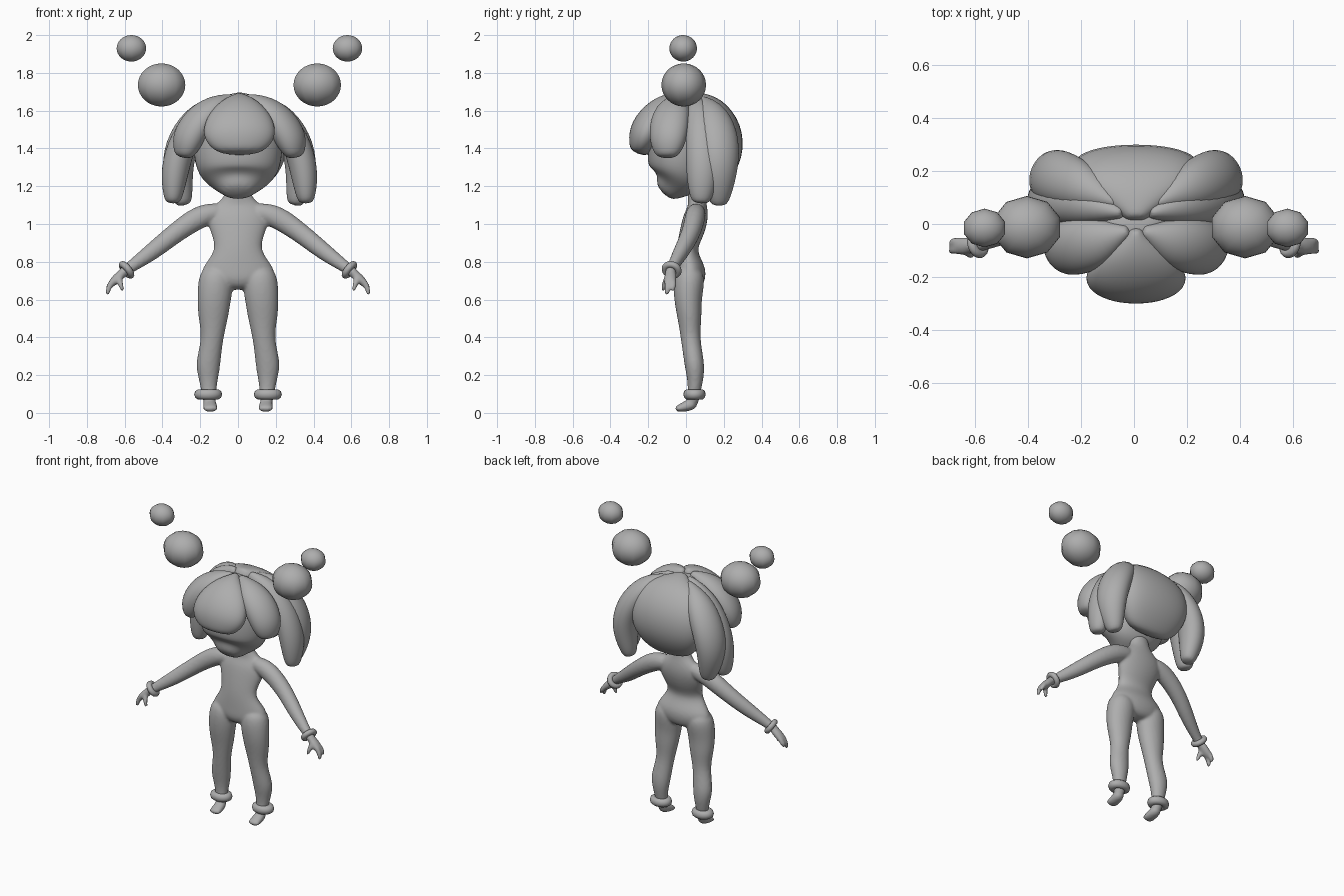
import bpy, bmesh, math
from mathutils import Vector, Matrix

if "Cube" in bpy.data.objects:
    bpy.data.objects.remove(bpy.data.objects["Cube"])

grey = bpy.data.materials.new("plain_grey")
grey.diffuse_color = (0.42, 0.42, 0.42, 1)
grey.use_nodes = True
grey.node_tree.nodes["Principled BSDF"].inputs["Base Color"].default_value = grey.diffuse_color
CX = 0.0075  # hair and floating balls sit slightly off the body axis


def tube(bm, rows, side, sx=1, dx=0.0, sides=12, power=1.0):
    """Loft elliptical rings. Row: x, y, z, half width along side, half thickness."""
    pts = [Vector((r[0] * sx + dx, r[1], r[2])) for r in rows]
    side = Vector((side[0] * sx, side[1], side[2]))
    rings = []
    n = len(rows)
    for i in range(n):
        tan = (pts[min(i + 1, n - 1)] - pts[max(i - 1, 0)]).normalized()
        u = (side - tan * side.dot(tan)).normalized()
        v = tan.cross(u)
        w, t = rows[i][3:]
        rings.append((pts[i], u, v, w, t))
        # rounded end rings
        if i in (0, n - 1):
            d = -1 if i == 0 else 1
            cap = (pts[i] + tan * d * min(w, t) * 0.6, u, v, w * 0.6, t * 0.6)
            rings.insert(0 if i == 0 else len(rings), cap)
    loops = []
    for p, u, v, w, t in rings:
        loop = []
        for k in range(sides):
            a = 2 * math.pi * k / sides
            c, s = math.cos(a), math.sin(a)
            c = math.copysign(abs(c) ** power, c)
            s = math.copysign(abs(s) ** power, s)
            loop.append(bm.verts.new(p + u * w * c + v * t * s))
        loops.append(loop)
    for a, b in zip(loops, loops[1:]):
        for k in range(sides):
            j = (k + 1) % sides
            bm.faces.new((a[k], a[j], b[j], b[k]))
    bm.faces.new(loops[0][::-1])
    bm.faces.new(loops[-1])


def finish(name, bm, subsurf=2):
    bmesh.ops.recalc_face_normals(bm, faces=bm.faces[:])
    me = bpy.data.meshes.new(name)
    bm.to_mesh(me)
    bm.free()
    me.materials.append(grey)
    for p in me.polygons:
        p.use_smooth = True
    ob = bpy.data.objects.new(name, me)
    bpy.context.collection.objects.link(ob)
    if subsurf:
        m = ob.modifiers.new("round", 'SUBSURF')
        m.levels = m.render_levels = subsurf
    return ob


def part(name, rows, side, sx=1, dx=0.0, power=1.0):
    bm = bmesh.new()
    tube(bm, rows, side, sx, dx, power=power)
    return finish(name, bm)


X, Y = (1, 0, 0), (0, 1, 0)

# Body: torso, legs, feet, arms and hands blended into one skin
body = bmesh.new()
tube(body, [(0, .022, .7, .2, .085), (0, .025, .765, .208, .086),
            (0, -.002, .86, .115, .053), (0, .03, .95, .148, .068),
            (0, .053, 1.04, .18, .07), (0, .063, 1.095, .14, .052),
            (0, .055, 1.14, .07, .047), (0, .05, 1.22, .066, .045)], X)
for s in (1, -1):
    # leg
    tube(body, [(.115, .018, .72, .1, .09), (.127, .008, .6, .093, .076),
                (.132, .02, .5, .082, .066), (.135, .023, .39, .056, .051),
                (.16, .045, .26, .07, .056), (.157, .05, .19, .055, .047),
                (.155, .045, .12, .041, .035), (.15, .035, .06, .037, .035)], X, s)
    # foot
    tube(body, [(.15, .035, .05, .037, .034), (.147, .0, .034, .038, .03),
                (.146, -.045, .022, .043, .018)], X, s)
    # arm
    tube(body, [(.1, .055, 1.065, .05, .05), (.2, .05, 1.045, .058, .066),
                (.33, .03, .955, .052, .054), (.455, -.025, .852, .045, .049),
                (.575, -.075, .768, .028, .031), (.62, -.085, .735, .03, .027)], Y, s)
    # palm and fingers
    tube(body, [(.6, -.08, .748, .027, .026), (.64, -.083, .715, .036, .026),
                (.668, -.085, .685, .034, .022)], Y, s)
    for y, tip in ((-.068, .652), (-.098, .63)):
        tube(body, [(.66, y, .7, .018, .019), (.684, y, .668, .017, .016),
                    (.692, y - .004, tip, .013, .012)], Y, s)
    # thumb
    tube(body, [(.63, -.1, .715, .017, .017), (.623, -.115, .685, .015, .015),
                (.612, -.12, .652, .012, .012)], Y, s)
skin = finish("body", body)
m = skin.modifiers.new("blend", 'REMESH')
m.mode = 'VOXEL'
m.voxel_size = 0.009
m.use_smooth_shade = True
m = skin.modifiers.new("soften", 'SMOOTH')
m.factor = 0.5
m.iterations = 4

# Head with a flat face and broad chin
part("head", [(0, -.085, 1.2, .115, .09), (0, -.05, 1.235, .195, .155),
              (0, -.04, 1.3, .235, .172), (0, -.03, 1.42, .248, .182),
              (0, -.01, 1.53, .24, .19), (0, 0, 1.61, .14, .1)], X, power=.92)

# Hair: overlapping petals running out from the crown
part("front_hair_petal", [(0, -.035, 1.665, .03, .035), (0, -.1, 1.635, .115, .065),
                          (0, -.17, 1.56, .185, .092), (0, -.215, 1.475, .205, .097),
                          (0, -.24, 1.41, .165, .07)], X, dx=CX)
part("back_hair_petal", [(0, .04, 1.66, .06, .045), (0, .125, 1.615, .22, .088),
                         (0, .19, 1.5, .265, .12), (0, .2, 1.36, .265, .112),
                         (0, .155, 1.24, .2, .075)], X, dx=CX, power=.85)
for s, tag in ((1, "right"), (-1, "left")):
    part("cheek_hair_petal_" + tag,
         [(.04, -.03, 1.658, .03, .035), (.13, -.065, 1.62, .095, .07),
          (.22, -.085, 1.545, .115, .086), (.275, -.095, 1.45, .108, .085),
          (.29, -.1, 1.385, .082, .06)], (.45, .9, 0), s, CX)
    part("long_side_petal_" + tag,
         [(.06, .045, 1.652, .03, .045), (.19, .075, 1.59, .08, .073),
          (.3, .085, 1.45, .09, .078), (.345, .09, 1.28, .095, .08),
          (.352, .08, 1.14, .064, .053)], Y, s, CX)
    part("long_rear_petal_" + tag,
         [(.08, .08, 1.64, .03, .045), (.2, .14, 1.59, .095, .078),
          (.3, .18, 1.45, .113, .088), (.335, .18, 1.29, .105, .088),
          (.3, .175, 1.13, .062, .055)], (-.35, .9, 0), s, CX)

    # Floating balls beside the crown
    for name, c, r in (("large_ball_", (.412, -.012, 1.736), (.132, .118, .114)),
                       ("small_ball_", (.572, -.015, 1.93), (.082, .073, .07))):
        bm = bmesh.new()
        bmesh.ops.create_uvsphere(bm, u_segments=10, v_segments=16, radius=1)
        bm.transform(Matrix.Translation((c[0] * s + CX, c[1], c[2]))
                     @ Matrix.Diagonal((*r, 1)))
        finish(name + tag, bm, 0)

    # Wrist and ankle rings
    for name, c, axis, major, minor, stretch in (
            ("wrist_ring_", (.59, -.076, .757), (.76, -.25, -.6), .036, .018, 1.0),
            ("ankle_ring_", (.158, .045, .098), (0, 0, 1), .046, .028, .8)):
        rot = Vector((axis[0] * s, axis[1], axis[2])).to_track_quat('Z', 'Y')
        bm = bmesh.new()
        rows = []
        for i in range(24):
            a = 2 * math.pi * i / 24
            ring = []
            for k in range(10):
                b = 2 * math.pi * k / 10
                d = major + minor * math.cos(b)
                p = Vector((d * math.cos(a), d * math.sin(a) * stretch, minor * math.sin(b)))
                ring.append(bm.verts.new(rot @ p + Vector((c[0] * s, c[1], c[2]))))
            rows.append(ring)
        for i in range(24):
            p, q = rows[i], rows[(i + 1) % 24]
            for k in range(10):
                j = (k + 1) % 10
                bm.faces.new((p[k], q[k], q[j], p[j]))
        finish(name + tag, bm, 0)
